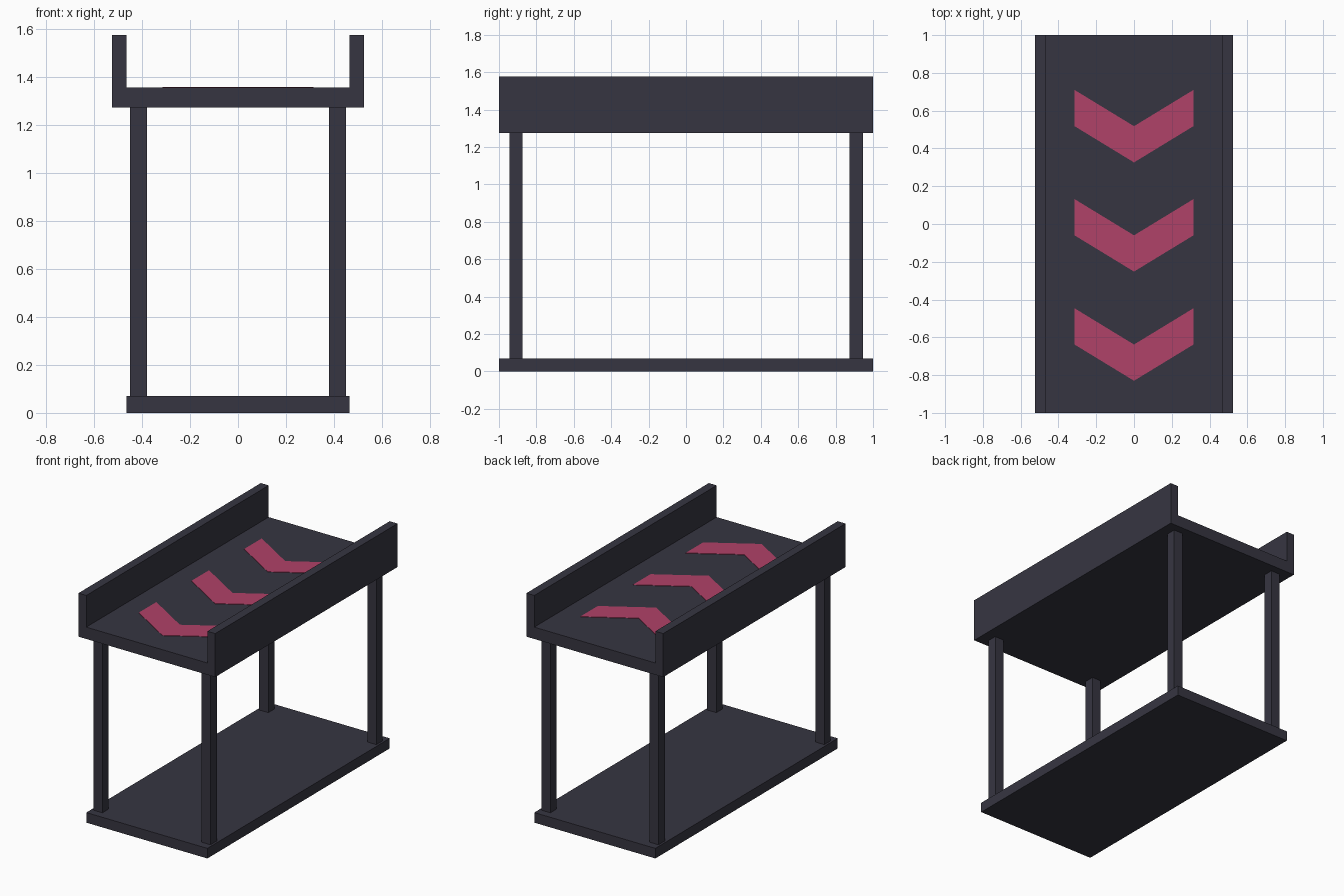
import bpy, bmesh

if "Cube" in bpy.data.objects:
    bpy.data.objects.remove(bpy.data.objects["Cube"])


def material(name, rgb):
    m = bpy.data.materials.new(name)
    m.diffuse_color = (*rgb, 1.0)
    m.use_nodes = True
    m.node_tree.nodes["Principled BSDF"].inputs["Base Color"].default_value = m.diffuse_color
    return m


DARK = material("dark_slate", (0.037, 0.036, 0.053))
PINK = material("raspberry_pink", (0.434, 0.054, 0.138))


def prism(name, outline, start, depth, mat):
    """Extrude a closed outline of 3D points (offset by start) along depth."""
    bm = bmesh.new()
    verts = [bm.verts.new([p[i] + start[i] for i in range(3)]) for p in outline]
    face = bm.faces.new(verts)
    ext = bmesh.ops.extrude_face_region(bm, geom=[face])
    moved = [v for v in ext["geom"] if isinstance(v, bmesh.types.BMVert)]
    bmesh.ops.translate(bm, verts=moved, vec=depth)
    bmesh.ops.recalc_face_normals(bm, faces=bm.faces)
    mesh = bpy.data.meshes.new(name)
    bm.to_mesh(mesh)
    bm.free()
    obj = bpy.data.objects.new(name, mesh)
    bpy.context.collection.objects.link(obj)
    mesh.materials.append(mat)
    return obj


def box(name, x0, x1, y0, y1, z0, z1, mat):
    outline = [(x0, y0, z0), (x1, y0, z0), (x1, y1, z0), (x0, y1, z0)]
    return prism(name, outline, (0, 0, 0), (0, 0, z1 - z0), mat)


# Base slab
box("base_slab", -0.465, 0.465, -1, 1, 0, 0.07, DARK)

# Four corner legs
for sx, side in ((-1, "left"), (1, "right")):
    for sy, end in ((-1, "front"), (1, "back")):
        xs = sorted((sx * 0.38, sx * 0.45))
        ys = sorted((sy * 0.875, sy * 0.945))
        box(f"{end}_{side}_leg", *xs, *ys, 0.07, 1.275, DARK)

# U-shaped trough: deck with raised side walls
half = [(0.525, 1.275), (0.525, 1.577), (0.465, 1.577), (0.465, 1.357)]
profile = half + [(-x, z) for x, z in reversed(half)]
prism("trough", [(x, 0, z) for x, z in profile], (0, -1, 0), (0, 2, 0), DARK)

# Chevron plates on the deck, each from two mirrored halves
for i in range(3):
    for s, side in ((-1, "left"), (1, "right")):
        arm = [(0, 0, 0), (s * 0.315, 0.192, 0), (s * 0.315, 0.384, 0), (0, 0.192, 0)]
        prism(f"chevron_{i + 1}_{side}", arm, (0, -0.83 + 0.578 * i, 1.357),
              (0, 0, 0.003), PINK)
